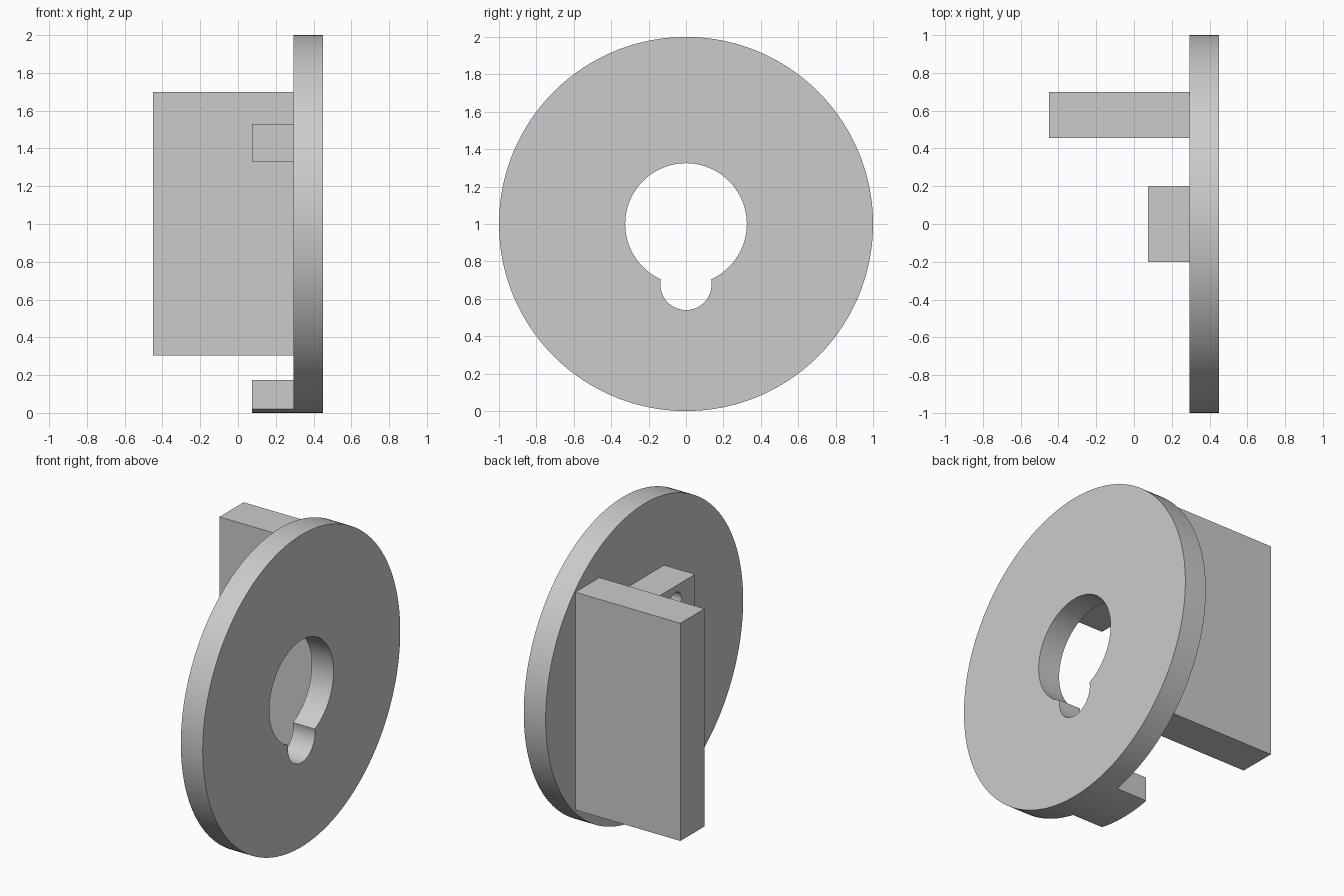
import bpy
import math

cube = bpy.data.objects.get("Cube")
if cube:
    bpy.data.objects.remove(cube, do_unlink=True)

grey = bpy.data.materials.new("light_grey")
grey.use_nodes = True
COLOUR = (0.6, 0.6, 0.6, 1)
grey.diffuse_color = COLOUR
grey.node_tree.nodes["Principled BSDF"].inputs["Base Color"].default_value = COLOUR

BACK, FACE = 0.295, 0.45     # disc sides along x
TAB = 0.075                  # free end of the small tabs


def finish(obj, name):
    obj.name = name
    obj.data.materials.append(grey)
    return obj


def box(name, x, y, z):
    """Box spanning the given (min, max) ranges."""
    spans = (x, y, z)
    bpy.ops.mesh.primitive_cube_add(size=1, location=[sum(s) / 2 for s in spans])
    obj = bpy.context.object
    obj.scale = [s[1] - s[0] for s in spans]
    bpy.ops.object.transform_apply(location=False, rotation=False, scale=True)
    return finish(obj, name)


def cylinder(name, radius, x, z, sides=128):
    """Cylinder along x, centred on y = 0."""
    bpy.ops.mesh.primitive_cylinder_add(
        vertices=sides, radius=radius, depth=x[1] - x[0],
        location=(sum(x) / 2, 0, z), rotation=(0, math.pi / 2, 0))
    bpy.ops.object.transform_apply(location=False, rotation=True, scale=False)
    return finish(bpy.context.object, name)


def boolean(obj, cutter, operation):
    """Apply a boolean and discard the cutter."""
    cutter.hide_render = True
    mod = obj.modifiers.new("cut", 'BOOLEAN')
    mod.object, mod.operation, mod.solver = cutter, operation, 'EXACT'
    bpy.context.view_layer.objects.active = obj
    bpy.ops.object.modifier_apply(modifier=mod.name)
    bpy.data.objects.remove(cutter, do_unlink=True)


# Round plate with a keyhole opening
disc = cylinder("disc", 1, (BACK, FACE), 1, 192)
boolean(disc, cylinder("main_hole_cutter", 0.325, (0, 1), 1), 'DIFFERENCE')
boolean(disc, cylinder("notch_cutter", 0.137, (0, 1), 0.677, 64), 'DIFFERENCE')

# Large slab standing out from the back of the plate
slab = box("slab", (-FACE, BACK), (0.455, 0.70), (0.305, 1.70))

# Upper tab with a round blind hole in its free end
upper_tab = box("upper_tab", (TAB, BACK), (-0.2, 0.2), (1.33, 1.53))
boolean(upper_tab, cylinder("tab_hole_cutter", 0.06, (0, 0.28), 1.43, 48), 'DIFFERENCE')

# Lower tab, trimmed to the plate's rim
lower_tab = box("lower_tab", (TAB, BACK), (-0.2, 0.2), (-0.1, 0.175))
boolean(lower_tab, cylinder("rim_cutter", 1, (0, 0.4), 1, 192), 'INTERSECT')

# Smooth curved walls, crisp edges
for obj in (disc, slab, upper_tab, lower_tab):
    bpy.ops.object.select_all(action='DESELECT')
    obj.select_set(True)
    bpy.context.view_layer.objects.active = obj
    bpy.ops.object.shade_smooth_by_angle(angle=math.radians(30))
